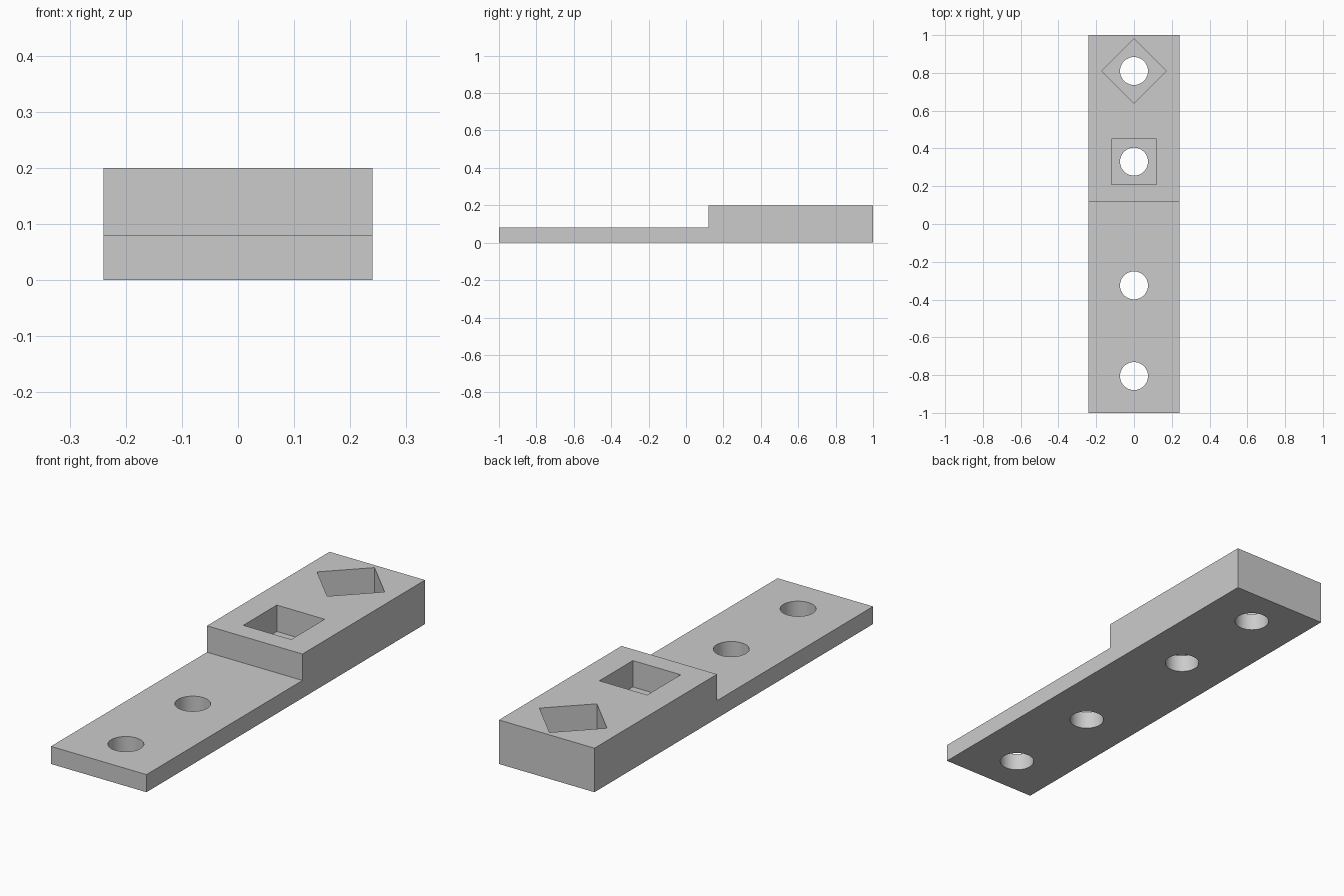
import bpy, bmesh, math

cube = bpy.data.objects.get("Cube")
if cube:
    bpy.data.objects.remove(cube, do_unlink=True)

WIDTH, BASE, TOP, STEP_Y = 0.48, 0.08, 0.20, 0.12

grey = bpy.data.materials.new("light_grey")
grey.use_nodes = True
colour = (0.6, 0.6, 0.6, 1)
grey.diffuse_color = colour
grey.node_tree.nodes["Principled BSDF"].inputs["Base Color"].default_value = colour


def prism(name, outline, direction):
    """Extrude a closed outline along a direction."""
    bm = bmesh.new()
    face = bm.faces.new([bm.verts.new(p) for p in outline])
    grown = bmesh.ops.extrude_face_region(bm, geom=[face])["geom"]
    verts = [v for v in grown if isinstance(v, bmesh.types.BMVert)]
    bmesh.ops.translate(bm, verts=verts, vec=direction)
    bmesh.ops.recalc_face_normals(bm, faces=bm.faces)
    mesh = bpy.data.meshes.new(name)
    bm.to_mesh(mesh)
    bm.free()
    mesh.materials.append(grey)
    obj = bpy.data.objects.new(name, mesh)
    bpy.context.collection.objects.link(obj)
    return obj


def cut(body, name, y, radius, sides, z, turn=0):
    """Cut a vertical regular prism out of the body, upward from z."""
    angles = [turn + math.tau * i / sides for i in range(sides)]
    outline = [(radius * math.cos(a), y + radius * math.sin(a), z) for a in angles]
    cutter = prism(name, outline, (0, 0, 0.5))
    cutter.hide_render = True
    mod = body.modifiers.new(name, "BOOLEAN")
    mod.operation, mod.solver, mod.object = "DIFFERENCE", "EXACT", cutter
    bpy.context.view_layer.objects.active = body
    bpy.ops.object.modifier_apply(modifier=mod.name)
    bpy.data.objects.remove(cutter, do_unlink=True)


# Stepped bar: thin front half, thick back block
profile = [(-1, 0), (1, 0), (1, TOP), (STEP_Y, TOP), (STEP_Y, BASE), (-1, BASE)]
bar = prism("stepped_bar", [(-WIDTH / 2, y, z) for y, z in profile], (WIDTH, 0, 0))

# Nut pockets: one square to the bar, one turned to a diamond
cut(bar, "square_pocket", 0.33, 0.17, 4, BASE, math.pi / 4)
cut(bar, "diamond_pocket", 0.81, 0.17, 4, BASE)

# Round bolt holes right through
for y in (-0.805, -0.325, 0.33, 0.81):
    cut(bar, "bolt_hole", y, 0.074, 64, -0.1)

bpy.ops.object.select_all(action="DESELECT")
bar.select_set(True)
bpy.context.view_layer.objects.active = bar
bpy.ops.object.shade_smooth_by_angle(angle=math.radians(30))
